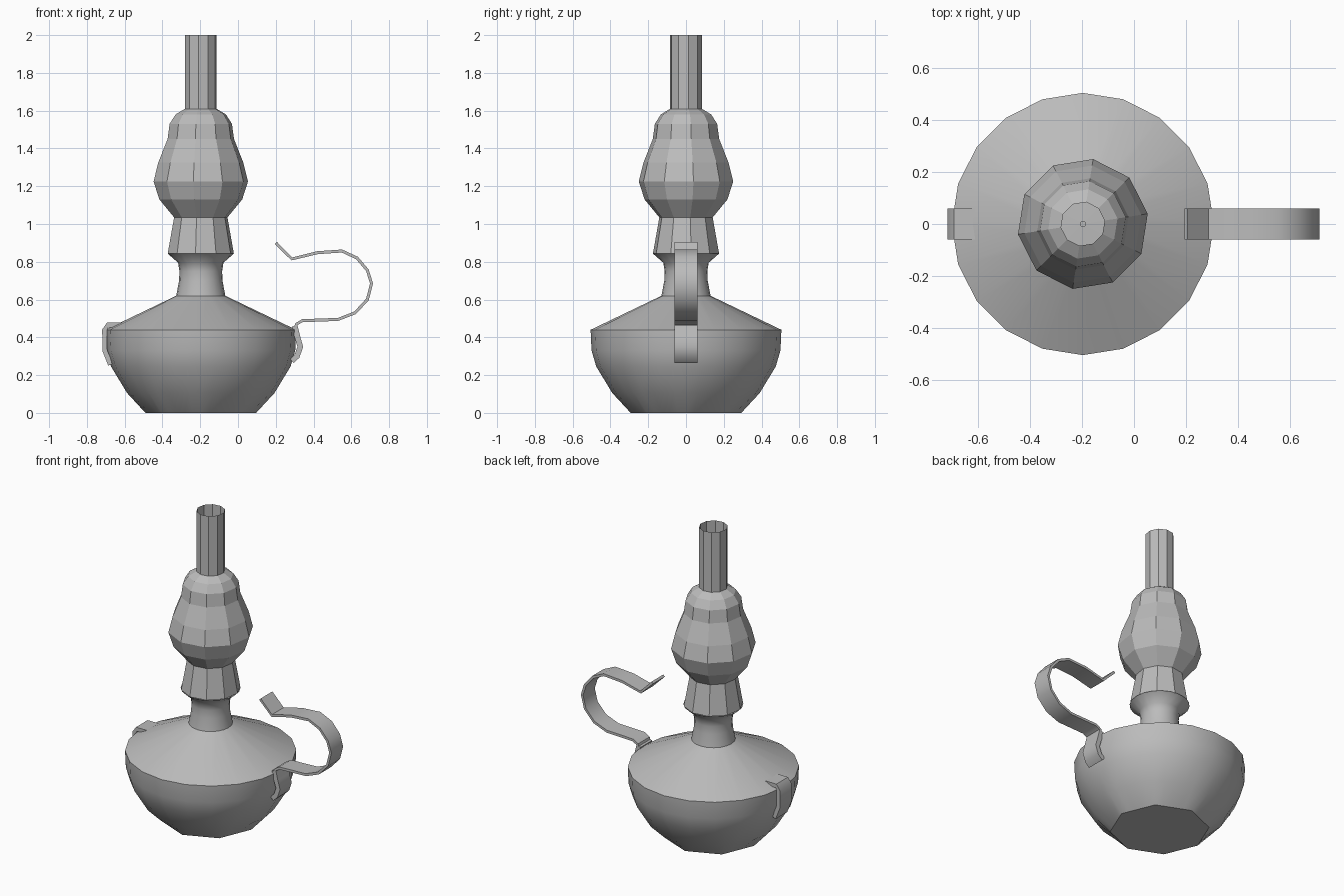
import bpy, bmesh, math
from mathutils import Vector

if "Cube" in bpy.data.objects:
    bpy.data.objects.remove(bpy.data.objects["Cube"])

AXIS_X = -0.197

metal = bpy.data.materials.new("grey metal")
metal.use_nodes = True
grey = (0.5, 0.5, 0.5, 1)
metal.diffuse_color = grey
metal.node_tree.nodes["Principled BSDF"].inputs["Base Color"].default_value = grey


def finish(bm, name, smooth=None):
    bmesh.ops.recalc_face_normals(bm, faces=bm.faces)
    mesh = bpy.data.meshes.new(name)
    bm.to_mesh(mesh)
    bm.free()
    mesh.materials.append(metal)
    obj = bpy.data.objects.new(name, mesh)
    bpy.context.collection.objects.link(obj)
    if smooth:
        bpy.ops.object.select_all(action="DESELECT")
        obj.select_set(True)
        bpy.context.view_layer.objects.active = obj
        bpy.ops.object.shade_smooth_by_angle(angle=math.radians(smooth))
    return obj


def polygon_radius(r, n, a):
    """Distance from the centre to the edge of an n-gon at angle a."""
    step = 2 * math.pi / n
    return r * math.cos(step / 2) / math.cos(a % step - step / 2)


def lathe(name, profile, sides, phase=0, smooth=None, cap_bottom=False, cap_top=False, shapes=None):
    bm = bmesh.new()
    rings = []
    for i, (r, z) in enumerate(profile):
        n = shapes[i] if shapes else sides
        ring = []
        for k in range(sides):
            a = 2 * math.pi * k / sides
            d = polygon_radius(r, n, a + 1e-6)
            a += math.radians(phase)
            ring.append(bm.verts.new((AXIS_X + d * math.cos(a), d * math.sin(a), z)))
        rings.append(ring)
    for low, high in zip(rings, rings[1:]):
        for k in range(sides):
            j = (k + 1) % sides
            bm.faces.new((low[k], low[j], high[j], high[k]))
    if cap_bottom:
        bm.faces.new(rings[0])
    if cap_top:
        bm.faces.new(rings[-1])
    return finish(bm, name, smooth)


def strap(name, path, thickness, width=0.12):
    """Flat band following a path in the x-z plane."""
    pts = [Vector(p) for p in path]
    bm = bmesh.new()
    rings = []
    for i, p in enumerate(pts):
        t = (pts[min(i + 1, len(pts) - 1)] - pts[max(i - 1, 0)]).normalized()
        off = Vector((-t.y, t.x)) * thickness / 2
        rings.append([bm.verts.new((q.x, y, q.y)) for q, y in
                      ((p + off, -width / 2), (p + off, width / 2),
                       (p - off, width / 2), (p - off, -width / 2))])
    for a, b in zip(rings, rings[1:]):
        for k in range(4):
            j = (k + 1) % 4
            bm.faces.new((a[k], a[j], b[j], b[k]))
    bm.faces.new(rings[0])
    bm.faces.new(rings[-1])
    return finish(bm, name, 40)


# Oil bowl: octagonal foot opening into a twenty-sided rim
lathe("bowl", [(0.293, 0), (0.39, 0.105), (0.475, 0.245), (0.5, 0.33), (0.505, 0.44)],
      40, smooth=35, cap_bottom=True, shapes=[8, 20, 20, 20, 20])
lathe("shoulder", [(0.505, 0.44), (0.13, 0.62)], 20, smooth=35)

# Neck and burner collar
lathe("neck", [(0.13, 0.62), (0.115, 0.7), (0.113, 0.75), (0.12, 0.795), (0.177, 0.845)],
      20, smooth=40)
lathe("burner", [(0.177, 0.845), (0.143, 1.035)], 10, phase=9)
lathe("burner_plate", [(0.14, 1.03), (0.012, 1.035)], 10, phase=9, cap_top=True)
lathe("wick", [(0.012, 1.03), (0.012, 1.12)], 10, cap_top=True)

# Glass globe and open chimney
lathe("globe", [(0.143, 1.035), (0.222, 1.13), (0.253, 1.225), (0.228, 1.325), (0.178, 1.45),
                (0.167, 1.53), (0.135, 1.58), (0.085, 1.61)], 10, phase=9)
lathe("chimney", [(0.085, 1.61), (0.085, 2)], 10, phase=9)

# Carrying handle with its mount, and the small clip opposite
strap("handle", [(0.2, 0.9), (0.285, 0.815), (0.42, 0.848), (0.55, 0.857), (0.63, 0.82),
                 (0.685, 0.755), (0.707, 0.685), (0.685, 0.6), (0.62, 0.53), (0.53, 0.495),
                 (0.34, 0.488), (0.31, 0.47), (0.295, 0.42)], 0.016)
strap("handle_mount", [(0.3, 0.46), (0.315, 0.4), (0.33, 0.35), (0.312, 0.3), (0.285, 0.275)], 0.03)
strap("rim_clip", [(-0.585, 0.466), (-0.69, 0.466), (-0.706, 0.44), (-0.705, 0.33),
                   (-0.675, 0.255)], 0.026)
